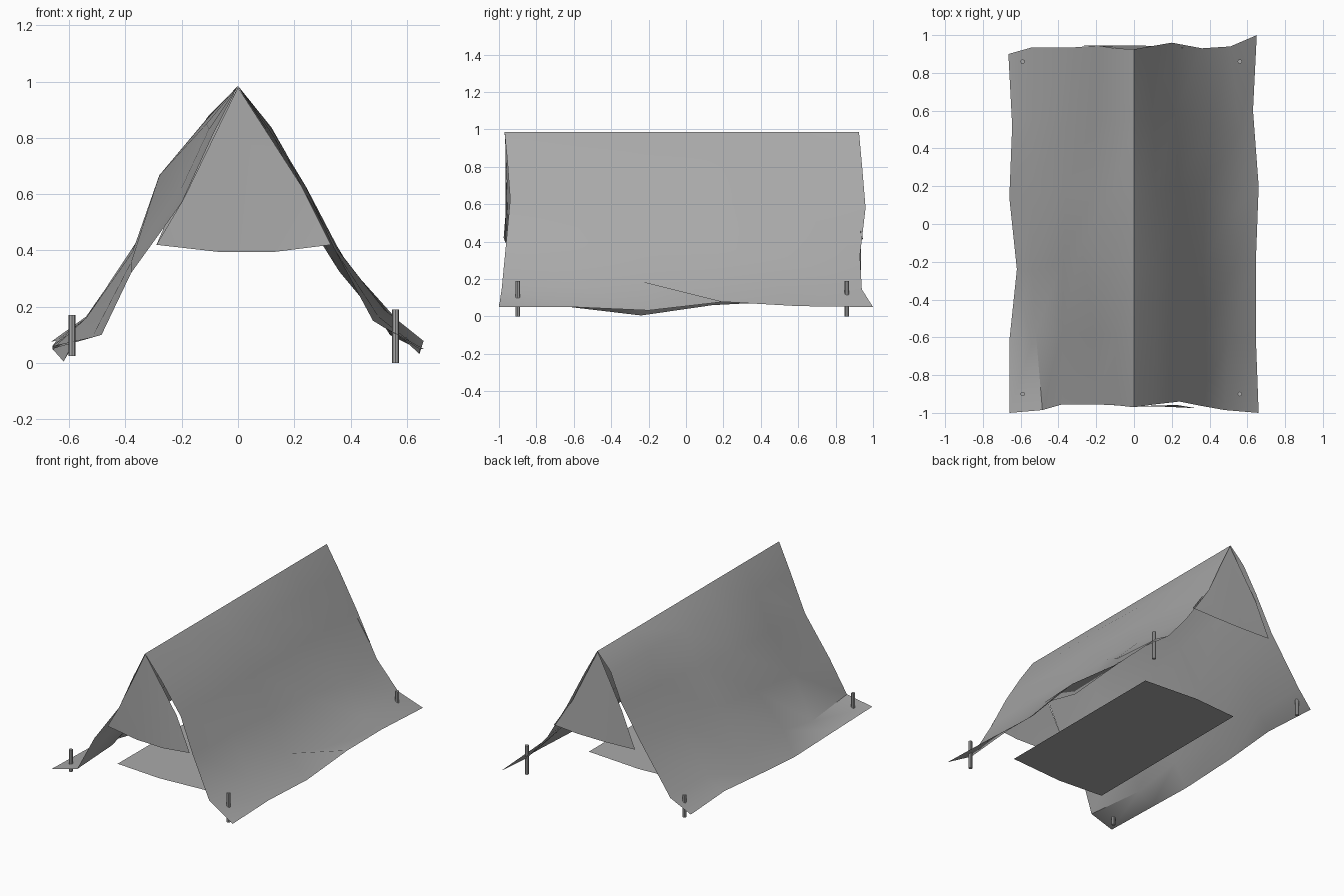
import bpy, math
from mathutils import Vector

cube = bpy.data.objects.get("Cube")
if cube:
    bpy.data.objects.remove(cube, do_unlink=True)

canvas = bpy.data.materials.new("grey_canvas")
canvas.use_nodes = True
canvas.diffuse_color = (0.4, 0.4, 0.4, 1)
canvas.node_tree.nodes["Principled BSDF"].inputs["Base Color"].default_value = (0.4, 0.4, 0.4, 1)


def add_mesh(name, verts, faces):
    mesh = bpy.data.meshes.new(name)
    mesh.from_pydata(verts, [], faces)
    mesh.materials.append(canvas)
    obj = bpy.data.objects.new(name, mesh)
    bpy.context.collection.objects.link(obj)
    return obj


def smooth(obj):
    bpy.ops.object.select_all(action="DESELECT")
    obj.select_set(True)
    bpy.context.view_layer.objects.active = obj
    bpy.ops.object.shade_smooth_by_angle(angle=math.radians(30))


def slope(name, side, front, back, hem, folds):
    """Draped sheet from ridge to hem, lofted from its front edge to its back edge."""
    rows, cols = len(hem) + 2, len(front)
    verts = []
    for r in range(rows):
        t = r / (rows - 1)
        for c in range(cols):
            p = Vector(front[c]).lerp(Vector(back[c]), t)
            if 0 < r < rows - 1:
                if c == cols - 1:
                    p.x, p.z = hem[r - 1]
                elif c > 0:
                    # the cloth billows out between the two ends
                    puff = 0.02 * math.sin(math.pi * t)
                    p += Vector((side * puff, 0, puff * 0.6))
                if (r, c) in folds:
                    p = Vector(folds[r, c])
            verts.append(p)
    faces = []
    for r in range(rows - 1):
        for c in range(cols - 1):
            a = r * cols + c
            quad = (a, a + 1, a + cols + 1, a + cols)
            faces.append(quad[::-1] if side < 0 else quad)
    obj = add_mesh(name, verts, faces)
    # face normals outwards
    if obj.data.polygons[0].normal.x * side < 0:
        obj.data.flip_normals()
    smooth(obj)


# Canvas slopes
slope("left_canvas", 1,
      [(0, -.97, .985), (.11, -.955, .83), (.24, -.94, .625), (.34, -.96, .41),
       (.48, -.985, .15), (.66, -1, .05)],
      [(0, .925, .985), (.085, .94, .82), (.2, .96, .58), (.36, .93, .325),
       (.51, .94, .145), (.65, 1, .05)],
      [(.645, .05), (.645, .032), (.66, .078), (.63, .055)],
      {(1, 4): (.5, -.6, .165), (2, 4): (.52, -.25, .19),
       (3, 4): (.54, .08, .10), (4, 3): (.41, .53, .32), (4, 4): (.56, .5, .16)})
slope("right_canvas", -1,
      [(0, -.97, .985), (-.09, -.96, .81), (-.2, -.955, .57), (-.38, -.955, .32),
       (-.485, -.985, .1), (-.66, -1, .06)],
      [(0, .925, .985), (-.1, .93, .88), (-.19, .945, .70), (-.32, .935, .48),
       (-.54, .935, .165), (-.665, .9, .075)],
      [(-.66, .05), (-.62, .005), (-.66, .06), (-.645, .08)],
      {(1, 4): (-.52, -.57, .09), (2, 4): (-.54, -.25, .16),
       (2, 2): (-.28, -.1, .667)})


def flap(name, outline):
    """Curved end panel, fanned down from the ridge; outline runs ridge, right, bottom, left."""
    obj = add_mesh(name, outline, [(0, 1, 3), (1, 2, 3), (0, 3, 4), (0, 4, 6), (4, 5, 6)])
    if outline[0][1] > 0:
        obj.data.flip_normals()
    smooth(obj)


# End flaps hanging from the ridge
flap("front_flap", [(0, -.965, .98), (-.195, -.955, .58), (-.29, -.945, .42),
                    (-.07, -.957, .395), (.13, -.966, .395), (.33, -.975, .42),
                    (.225, -.958, .63)])
flap("back_flap", [(0, .92, .98), (-.19, .94, .65), (-.29, .945, .42),
                   (-.07, .945, .412), (.13, .943, .412), (.31, .935, .42),
                   (.18, .93, .61)])

# Ground sheet with bowed ends
add_mesh("ground_sheet", [(-.36, -.74, .075), (-.04, -.765, .075), (.345, -.74, .075),
                          (.345, .52, .075), (-.04, .55, .075), (-.355, .53, .075)],
         [(0, 1, 2, 3, 4, 5)])

# Corner pegs
for side, x, low, high in (("left", .56, 0, .19), ("right", -.59, .025, .17)):
    for end, y in (("front", -.9), ("back", .86)):
        bpy.ops.mesh.primitive_cylinder_add(vertices=8, radius=.012, depth=high - low,
                                            location=(x, y, (low + high) / 2))
        peg = bpy.context.object
        peg.name = f"{end}_{side}_peg"
        peg.data.materials.append(canvas)
        smooth(peg)
